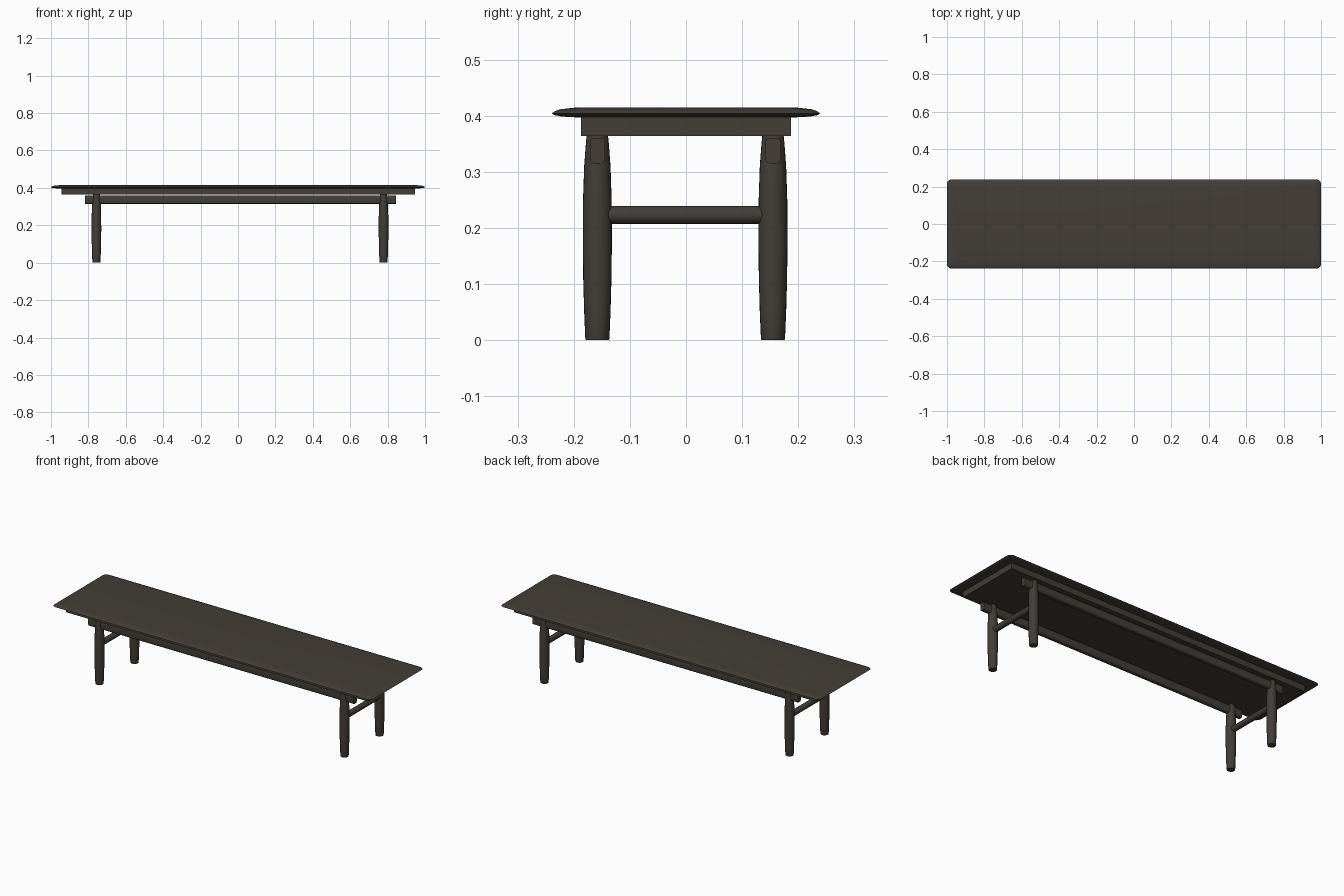
import bpy, bmesh, math
from mathutils import Matrix, Vector

if "Cube" in bpy.data.objects:
    bpy.data.objects.remove(bpy.data.objects["Cube"])

wood = bpy.data.materials.new("dark brown wood")
wood.diffuse_color = (0.056, 0.047, 0.037, 1)
wood.use_nodes = True
wood.node_tree.nodes["Principled BSDF"].inputs["Base Color"].default_value = wood.diffuse_color


def finish(name, bm, smooth=35):
    bmesh.ops.recalc_face_normals(bm, faces=bm.faces[:])
    me = bpy.data.meshes.new(name)
    bm.to_mesh(me)
    bm.free()
    me.materials.append(wood)
    ob = bpy.data.objects.new(name, me)
    bpy.context.collection.objects.link(ob)
    bpy.ops.object.select_all(action='DESELECT')
    ob.select_set(True)
    bpy.context.view_layer.objects.active = ob
    if smooth:
        bpy.ops.object.shade_smooth_by_angle(angle=math.radians(smooth))
    return ob


def loft(name, rings, smooth=35):
    """Skin a stack of equal-length point rings and cap both ends."""
    bm = bmesh.new()
    vs = [[bm.verts.new(p) for p in r] for r in rings]
    n = len(vs[0])
    for a, b in zip(vs, vs[1:]):
        for i in range(n):
            bm.faces.new((a[i], a[(i + 1) % n], b[(i + 1) % n], b[i]))
    bm.faces.new(vs[0])
    bm.faces.new(vs[-1])
    return finish(name, bm, smooth)


def rounded_rect(hx, hy, r, seg=5):
    pts = []
    for k, (sx, sy) in enumerate(((1, 1), (-1, 1), (-1, -1), (1, -1))):
        for i in range(seg + 1):
            a = math.pi / 2 * (k + i / seg)
            pts.append((sx * (hx - r) + r * math.cos(a), sy * (hy - r) + r * math.sin(a)))
    return pts


def circle(r, n=24):
    return [(r * math.cos(2 * math.pi * i / n), r * math.sin(2 * math.pi * i / n)) for i in range(n)]


# Table top with a soft, thinning edge: (inset, height)
edge = [(0.045, 0.397), (0.018, 0.3985), (0.005, 0.401), (0, 0.404),
        (0.004, 0.4075), (0.015, 0.4115), (0.04, 0.4142)]
loft("table_top", [[(x, y, z) for x, y in rounded_rect(1 - d, 0.239 - d, 0.025)]
                   for d, z in edge], 40)

# Panel under the top
bm = bmesh.new()
bmesh.ops.create_cube(bm, size=1, matrix=Matrix.Translation((0, 0, 0.381)) @ Matrix.Diagonal((1.89, 0.374, 0.034, 1)))
finish("under_panel", bm, 0)

# Turned legs: (height, radius)
turn = [(0, 0.0205), (0.003, 0.0215), (0.05, 0.0235), (0.11, 0.0252), (0.18, 0.026),
        (0.25, 0.0255), (0.31, 0.0235), (0.35, 0.0205), (0.365, 0.019)]
leg_x = (-0.757, 0.778)
leg_y = (-0.158, 0.155)
for x0, side in zip(leg_x, ("left", "right")):
    for y0, end in zip(leg_y, ("front", "back")):
        loft(f"{end}_{side}_leg", [[(x0 + x, y0 + y, z) for x, y in circle(r)] for z, r in turn])
    # Round cross stretcher between the legs
    loft(f"{side}_stretcher", [[(x0 + x, y, 0.223 + z) for x, z in circle(0.016)]
                               for y in (leg_y[0] + 0.01, leg_y[1] - 0.01)])

# Long rails passing through the leg tops
for y0, end in zip(leg_y, ("front", "back")):
    loft(f"{end}_rail", [[(x, y0 + y, 0.3375 + z) for y, z in rounded_rect(0.0135, 0.0225, 0.007, 3)]
                         for x in (-0.818, 0.845)])
